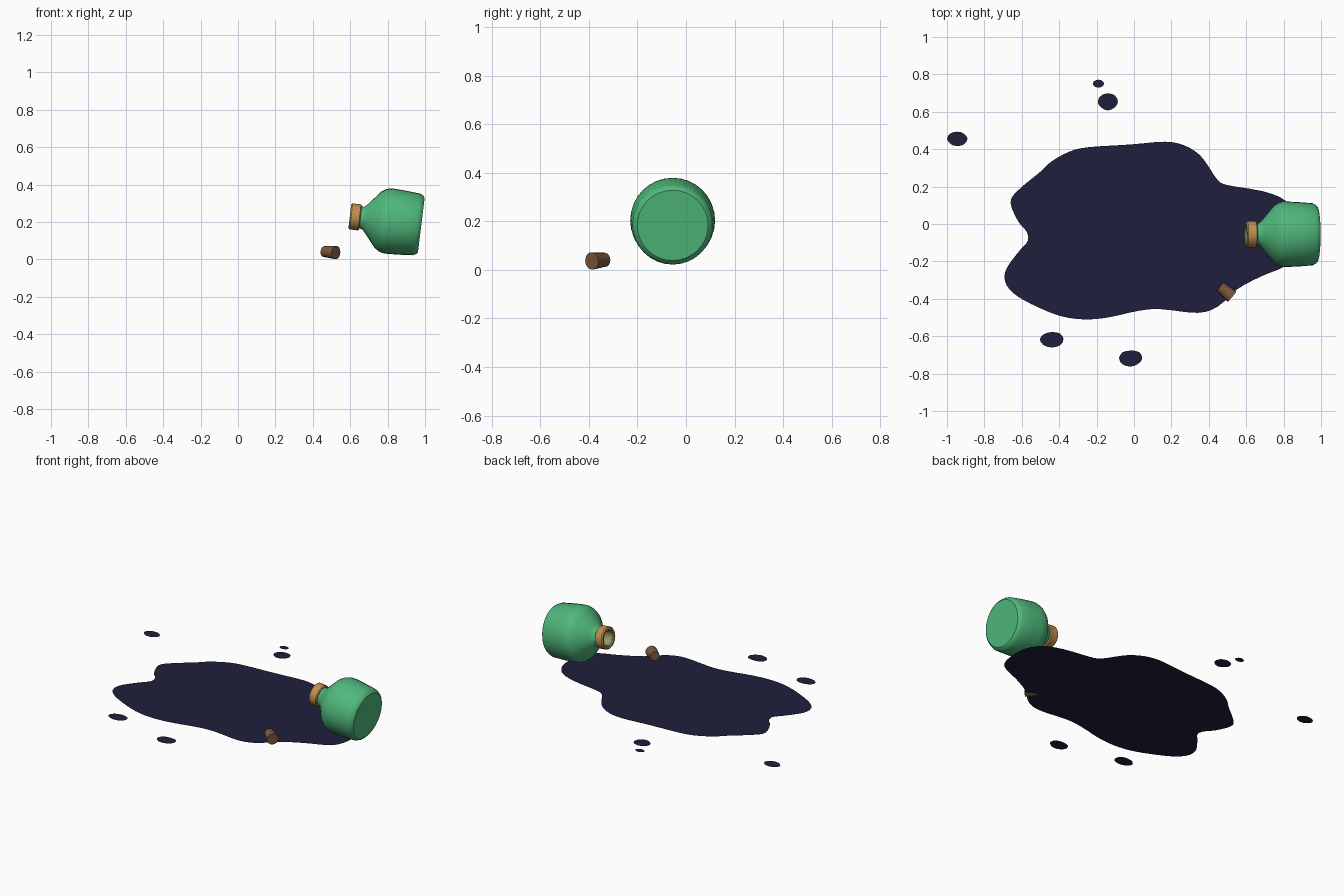
import bpy, bmesh, math, random
from mathutils import Vector

cube = bpy.data.objects.get("Cube")
if cube:
    bpy.data.objects.remove(cube, do_unlink=True)

random.seed(4)
INK_Z = 0.012


def material(name, rgb):
    mat = bpy.data.materials.new(name)
    mat.use_nodes = True
    mat.diffuse_color = (*rgb, 1)
    shader = next(n for n in mat.node_tree.nodes if n.type == 'BSDF_PRINCIPLED')
    shader.inputs["Base Color"].default_value = (*rgb, 1)
    return mat


def add_object(name, bm, mat):
    mesh = bpy.data.meshes.new(name)
    bm.to_mesh(mesh)
    bm.free()
    mesh.materials.append(mat)
    obj = bpy.data.objects.new(name, mesh)
    bpy.context.collection.objects.link(obj)
    return obj


def lathe(name, profile, mat, origin, axis, sides=32, closed=False):
    """Turn (height, radius) points around an axis that starts at origin."""
    bm = bmesh.new()
    verts = [bm.verts.new((r, 0, h)) for h, r in profile]
    pairs = list(zip(verts, verts[1:]))
    if closed:
        pairs.append((verts[-1], verts[0]))
    edges = [bm.edges.new(p) for p in pairs]
    bmesh.ops.spin(bm, geom=verts + edges, cent=(0, 0, 0), axis=(0, 0, 1),
                   angle=math.tau, steps=sides, use_merge=True)
    bmesh.ops.remove_doubles(bm, verts=bm.verts[:], dist=0.0001)
    bmesh.ops.recalc_face_normals(bm, faces=bm.faces[:])
    obj = add_object(name, bm, mat)
    obj.location = origin
    obj.rotation_euler = Vector(axis).to_track_quat('Z', 'Y').to_euler()
    bpy.ops.object.select_all(action='DESELECT')
    obj.select_set(True)
    bpy.context.view_layer.objects.active = obj
    bpy.ops.object.shade_smooth_by_angle(angle=math.radians(35))
    return obj


def flat_blob(name, outline, mat, steps=3):
    """Fill a smooth closed curve through the outline points."""
    pts = [Vector((x, y, INK_Z)) for x, y in outline]
    n = len(pts)
    bm = bmesh.new()
    ring = []
    for i in range(n):
        a, b, c, d = (pts[(i + k) % n] for k in (-1, 0, 1, 2))
        for s in range(steps):
            t = s / steps
            p = b + (c - a) * t / 2 + (a - 2.5 * b + 2 * c - d / 2) * t**2 \
                + (1.5 * (b - c) + (d - a) / 2) * t**3
            ring.append(bm.verts.new(p))
    face = bm.faces.new(ring)
    face.normal_update()
    if face.normal.z < 0:
        face.normal_flip()
    bmesh.ops.triangulate(bm, faces=[face])
    return add_object(name, bm, mat)


glass = material("green_glass", (0.08, 0.48, 0.2))
brass = material("collar_tan", (0.52, 0.28, 0.08))
wood = material("cork_brown", (0.2, 0.1, 0.05))
ink = material("dark_ink", (0.013, 0.014, 0.045))

# Tipped bottle: outer wall from the base to the lip, then the inner wall
tilt = math.radians(7)
axis = (-math.cos(tilt), 0, math.sin(tilt))
base = (0.98, -0.055, 0.184)
outer = [(0, 0), (0, 0.146), (0.008, 0.157), (0.025, 0.166), (0.1, 0.172),
         (0.165, 0.175), (0.19, 0.174), (0.21, 0.167), (0.235, 0.15),
         (0.295, 0.078), (0.308, 0.064), (0.32, 0.059), (0.375, 0.056)]
inner = [(0.375, 0.046), (0.31, 0.05), (0.23, 0.14), (0.19, 0.164),
         (0.03, 0.156), (0.012, 0.14), (0.012, 0)]
lathe("bottle", outer + inner, glass, base, axis)

# Rounded collar around the mouth
collar = [(0.327, 0.05), (0.327, 0.064), (0.333, 0.07), (0.378, 0.07),
          (0.385, 0.064), (0.385, 0.052), (0.379, 0.047), (0.333, 0.047)]
lathe("neck_collar", collar, brass, base, axis, closed=True)

# Tapered cork lying on its side
wide, narrow = Vector((0.524, -0.388, 0.037)), Vector((0.46, -0.334, 0.042))
length = (narrow - wide).length
lathe("cork", [(0, 0), (0, 0.036), (length, 0.029), (length, 0)],
      wood, wide, narrow - wide, sides=16)

# Main spill
spill = [(-.66, .115), (-.62, .18), (-.5, .28), (-.44, .335), (-.35, .385),
         (-.25, .41), (-.02, .425), (.165, .44), (.27, .42), (.35, .37),
         (.4, .305), (.44, .245), (.49, .21), (.69, .175), (.81, .125),
         (.87, .04), (.88, -.06), (.86, -.17), (.8, -.23), (.68, -.28),
         (.55, -.35), (.45, -.44), (.34, -.475), (.14, -.455), (.02, -.465),
         (-.14, -.5), (-.27, -.51), (-.4, -.49), (-.545, -.43), (-.645, -.37),
         (-.69, -.305), (-.68, -.235), (-.61, -.14), (-.568, -.09),
         (-.575, -.04), (-.62, .015)]
flat_blob("ink_spill", spill, ink)

# Stray drops: centre and half sizes
drops = [(-.945, .455, .055, .043), (-.14, .652, .054, .046),
         (-.19, .752, .03, .022), (-.44, -.617, .063, .043),
         (-.018, -.718, .062, .046)]
for i, (x, y, rx, ry) in enumerate(drops):
    outline = []
    for k in range(8):
        a = math.tau * k / 8
        wobble = 1 if k % 4 == 0 else random.uniform(0.88, 1.05)
        outline.append((x + rx * wobble * math.cos(a), y + ry * wobble * math.sin(a)))
    flat_blob(f"ink_drop_{i + 1}", outline, ink, steps=2)
